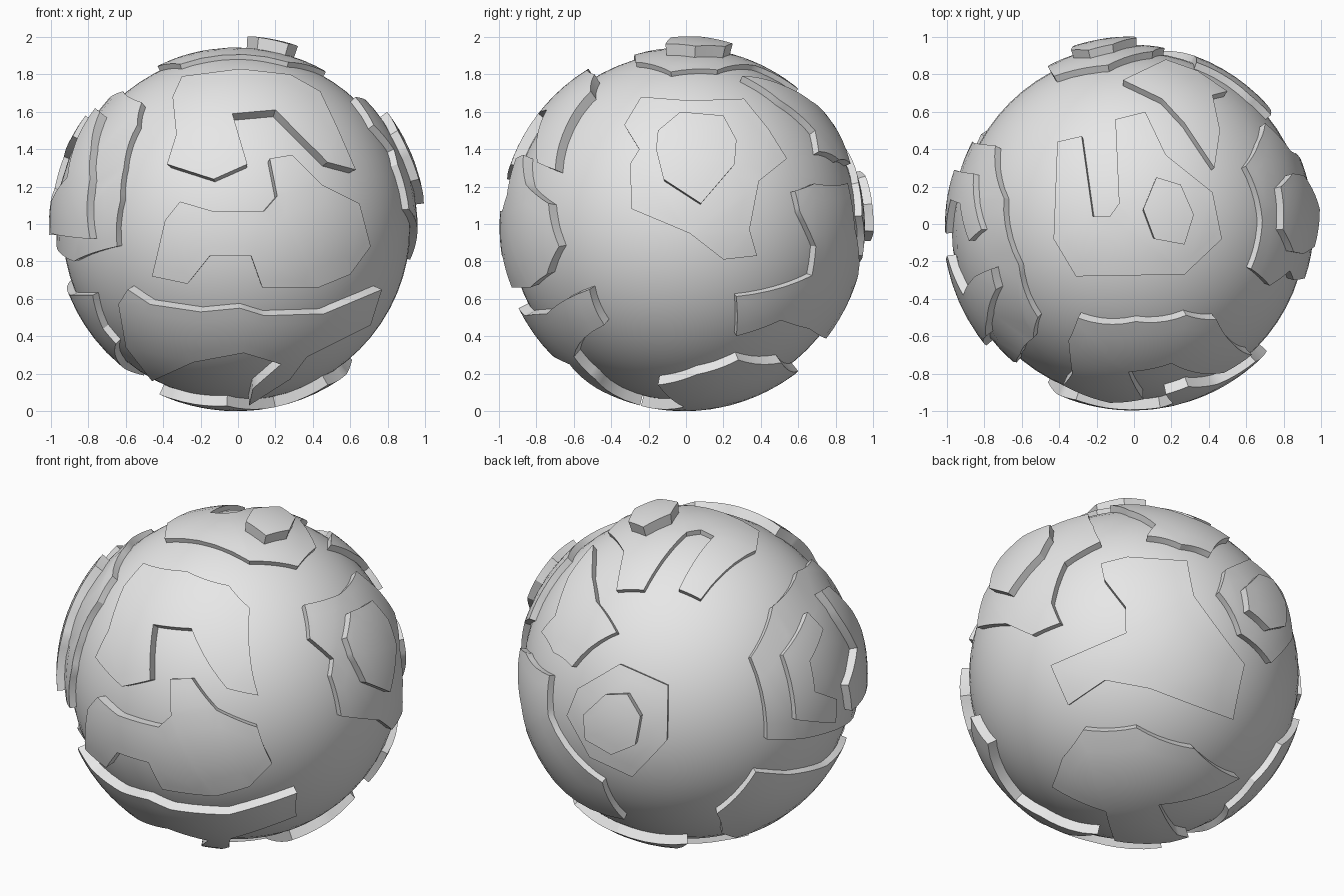
import bpy
import bmesh
from math import sin, cos, radians, sqrt
from mathutils import Vector

OCEAN_RADIUS = 0.93
LAND_RADIUS = 0.968
HIGH_LAND_RADIUS = 0.987
PLATEAU_RADIUS = 1.013
MIDDLE = Vector((0, 0, 1))               # origin of the land outlines
CENTRE = Vector((-0.008, -0.01, 0.986))  # centre of the ocean sphere

if "Cube" in bpy.data.objects:
    bpy.data.objects.remove(bpy.data.objects["Cube"])

# One plain grey for the whole globe
grey = bpy.data.materials.new("light_grey")
grey.use_nodes = True
grey.diffuse_color = (0.8, 0.8, 0.8, 1)
grey.node_tree.nodes["Principled BSDF"].inputs["Base Color"].default_value = grey.diffuse_color


def direction_frame(azimuth, elevation):
    """Right, up and outward axes for a side of the globe; zero azimuth is the front."""
    a, e = radians(azimuth), radians(elevation)
    right = Vector((cos(a), sin(a), 0))
    outward = Vector((cos(e) * sin(a), -cos(e) * cos(a), sin(e)))
    return right, outward.cross(right), outward


FRONT = direction_frame(0, 0)
RIGHT_SIDE = direction_frame(90, 0)
LEFT_SIDE = direction_frame(-90, 0)
TOP = direction_frame(0, 90)
BOTTOM = direction_frame(0, -90)
BACK_UPPER = direction_frame(220, 25)
BACK_LOWER = direction_frame(134, -30)


def finish(obj):
    """Apply the material and smooth shading with crisp coast edges."""
    obj.data.materials.append(grey)
    bpy.ops.object.select_all(action="DESELECT")
    obj.select_set(True)
    bpy.context.view_layer.objects.active = obj
    bpy.ops.object.shade_smooth_by_angle(angle=radians(30))


def add_land(name, frame, radius, outline):
    """Wrap a flat outline (in hundredths) onto the globe and raise it into a slab."""
    right, up, outward = frame
    bm = bmesh.new()
    coast = bm.faces.new([bm.verts.new((u / 100, v / 100, 0)) for u, v in outline])
    coast.normal_update()
    if coast.normal.z < 0:
        coast.normal_flip()
    bmesh.ops.triangulate(bm, faces=bm.faces[:])
    bmesh.ops.subdivide_edges(bm, edges=bm.edges[:], cuts=4, use_grid_fill=True)
    bmesh.ops.triangulate(bm, faces=bm.faces[:])

    # Wrap onto the sphere, with the foot of the slab just under the ocean
    foot = OCEAN_RADIUS - 0.015
    shift = MIDDLE - CENTRE
    for vert in bm.verts:
        u = vert.co.x + shift.dot(right)
        v = vert.co.y + shift.dot(up)
        depth = sqrt(max(radius * radius - u * u - v * v, 0))
        vert.co = (right * u + up * v + outward * depth).normalized() * foot

    # Raise the land surface
    raised = bmesh.ops.extrude_face_region(bm, geom=bm.faces[:])["geom"]
    for item in raised:
        if isinstance(item, bmesh.types.BMVert):
            item.co *= radius / foot
    loose = [vert for vert in bm.verts if not vert.link_faces]
    bmesh.ops.delete(bm, geom=loose, context="VERTS")

    mesh = bpy.data.meshes.new(name)
    bm.to_mesh(mesh)
    bm.free()
    obj = bpy.data.objects.new(name, mesh)
    obj.location = CENTRE
    bpy.context.collection.objects.link(obj)
    finish(obj)


# Ocean
bpy.ops.mesh.primitive_uv_sphere_add(segments=64, ring_count=32, radius=OCEAN_RADIUS, location=CENTRE)
ocean = bpy.context.object
ocean.name = "ocean_sphere"
finish(ocean)

# Front lands
add_land("front_upper_land", FRONT, HIGH_LAND_RADIUS, [
    (-38, 32), (-33, 48), (-35, 68), (-30, 79), (1, 83), (28, 80), (44, 71),
    (53, 52), (63, 29), (48, 33), (20, 61), (-3, 59), (5, 32), (-13, 24)])
add_land("front_middle_land", FRONT, HIGH_LAND_RADIUS, [
    (-31, 12), (-14, 7), (14, 7), (21, 15), (17, 35), (29, 37), (45, 21), (65, 11), (71, -12),
    (60, -27), (43, -34), (13, -34), (7, -17), (-15, -17), (-27, -32), (-46, -28), (-39, 2)])
add_land("front_lower_land", FRONT, HIGH_LAND_RADIUS, [
    (-59, -35), (-47, -43), (-20, -47), (1, -45), (14, -49), (46, -48), (77, -35), (71, -54), (37, -71),
    (28, -83), (6, -97), (8, -88), (23, -75), (3, -69), (-24, -74), (-46, -84), (-60, -66), (-64, -43)])

# Land and plateau on the +x side
add_land("side_land", RIGHT_SIDE, LAND_RADIUS, [
    (-24, 68), (2, 66), (31, 67), (44, 51), (54, 35), (39, 23), (34, -3),
    (38, -17), (20, -19), (2, -5), (-29, 8), (-30, 32), (-25, 40), (-33, 53)])
add_land("side_plateau", RIGHT_SIDE, PLATEAU_RADIUS, [
    (-3, 60), (20, 58), (27, 45), (26, 32), (8, 11), (-12, 24), (-16, 40), (-15, 50)])

# Land with two plateaus on the -x side, and the land below it
add_land("far_side_land", LEFT_SIDE, LAND_RADIUS, [
    (-44, -2), (-42, 45), (-14, 65), (22, 71), (50, 65), (61, 53),
    (70, 30), (74, 13), (73, -12), (39, -20), (0, -12), (-22, -8)])
add_land("far_side_rear_plateau", LEFT_SIDE, PLATEAU_RADIUS - 0.01, [
    (-27, 44), (3, 58), (9, 47), (-11, 36), (-13, 19), (5, 8), (3, -6), (-29, 7)])
add_land("far_side_front_plateau", LEFT_SIDE, PLATEAU_RADIUS, [
    (24, 62), (35, 60), (51, 40), (60, 24), (65, -8), (20, -5), (17, 12), (38, 25), (28, 48)])
add_land("far_side_lower_land", LEFT_SIDE, LAND_RADIUS, [
    (-57, -50), (-48, -22), (-26, -30), (10, -38), (47, -38),
    (37, -56), (37, -64), (10, -75), (-23, -81), (-42, -70)])

# Top land and plateau
add_land("top_land", TOP, LAND_RADIUS - 0.01, [
    (-41, 44), (-28, 47), (-22, 4), (-13, 4), (-8, 11), (-10, 56), (6, 60),
    (17, 37), (42, 17), (47, -8), (27, -27), (-31, -28), (-43, -8)])
add_land("top_plateau", TOP, PLATEAU_RADIUS + 0.008, [
    (12, 25), (25, 21), (32, 5), (27, -11), (11, -8), (5, 8)])

# Back lands and plateau
add_land("back_upper_land", TOP, LAND_RADIUS, [
    (43, 30), (27, 54), (15, 67), (-6, 77), (17, 88), (34, 82), (50, 71), (42, 69), (46, 50)])
add_land("back_round_land", BACK_UPPER, LAND_RADIUS, [
    (-44, 6), (-18, -7), (-19, -38), (-38, -58), (-61, -46), (-73, -22), (-67, -7)])
add_land("back_round_plateau", BACK_UPPER, PLATEAU_RADIUS, [
    (-53, -11), (-41, -11), (-34, -24), (-37, -40), (-50, -45), (-64, -36), (-65, -22)])
add_land("back_corner_land", BACK_LOWER, LAND_RADIUS, [
    (-9, 62), (6, 65), (39, 61), (43, 41), (69, 1), (61, -30), (17, -10),
    (-8, -4), (-30, -17), (-39, 6), (5, 22), (5, 37), (-7, 53)])

# Bottom land, on which the globe rests
add_land("bottom_land", BOTTOM, HIGH_LAND_RADIUS, [
    (48, 15), (58, -6), (61, -28), (41, -51), (6, -60), (-36, -50),
    (1, -23), (-30, -2), (-42, 2), (-35, 10), (-6, 24), (20, 1)])
